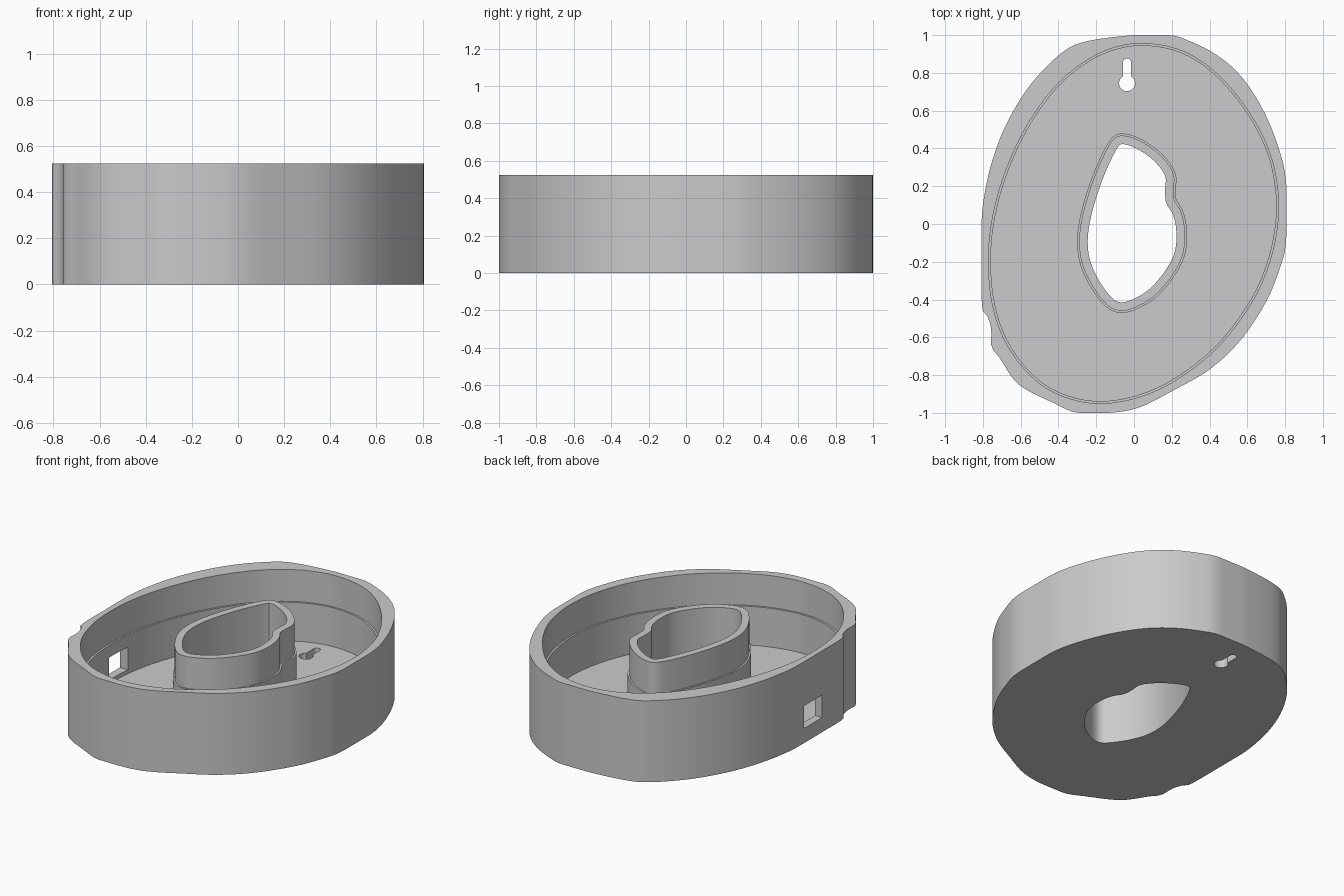
import bpy, bmesh, math
from mathutils import Vector

if "Cube" in bpy.data.objects:
    bpy.data.objects.remove(bpy.data.objects["Cube"])

H, LEDGE, FLOOR, N = 0.525, 0.32, 0.07, 180

# Plan outlines, clockwise from the top
OUTER = [(0, 1), (.19, 1), (.29, .97), (.43, .9), (.56, .79), (.675, .62), (.76, .42), (.805, .22),
         (.805, -.09), (.77, -.24), (.695, -.42), (.56, -.62), (.4, -.77), (.21, -.88), (.03, -.97),
         (-.13, -1), (-.3, -1), (-.42, -.95), (-.61, -.85), (-.71, -.71), (-.755, -.65), (-.755, -.56),
         (-.775, -.49), (-.805, -.43), (-.807, -.08), (-.8, .1), (-.755, .32), (-.675, .53),
         (-.55, .735), (-.39, .9), (-.26, .965)]
INNER = [(.07, .955), (.27, .91), (.45, .785), (.61, .59), (.715, .385), (.76, .185), (.76, 0),
         (.715, -.21), (.62, -.42), (.45, -.645), (.24, -.815), (.03, -.915), (-.19, -.95),
         (-.395, -.905), (-.55, -.8), (-.68, -.625), (-.75, -.42), (-.77, -.195), (-.75, .025),
         (-.685, .265), (-.57, .515), (-.42, .725), (-.26, .86), (-.1, .935)]
HOLE = [(-.05, .422), (.03, .39), (.11, .33), (.165, .255), (.165, .185), (.17, .115), (.21, .04),
        (.225, -.06), (.21, -.165), (.145, -.275), (.055, -.365), (-.065, -.415), (-.14, -.365),
        (-.22, -.23), (-.245, -.1), (-.225, .05), (-.165, .24), (-.09, .4)]


def spline(pts, steps=10):
    """Closed smooth curve through the points, kept inside the overall size."""
    p, out = [Vector(q) for q in pts], []
    for i in range(len(p)):
        a, b, c, d = (p[(i + k) % len(p)] for k in (-1, 0, 1, 2))
        for s in range(steps):
            t = s / steps
            v = (2*b + (c - a)*t + (2*a - 5*b + 4*c - d)*t*t + (3*b - a - 3*c + d)*t**3) / 2
            out.append(Vector((max(-.807, min(.807, v.x)), max(-1, min(1, v.y)))))
    return out


def offset(pts, dist):
    """Move a clockwise curve outward."""
    out = []
    for i, v in enumerate(pts):
        t = (pts[(i + 1) % len(pts)] - pts[i - 1]).normalized()
        out.append(v + Vector((-t.y, t.x)) * dist)
    return out


def by_angle(pts):
    """Resample a curve at N equal angles round the centre."""
    out = []
    for k in range(N):
        d = Vector((math.cos(math.tau * k / N), math.sin(math.tau * k / N)))
        best = 0
        for i, b in enumerate(pts):
            a = pts[i - 1]
            ca, cb = d.x*a.y - d.y*a.x, d.x*b.y - d.y*b.x
            if (ca <= 0) != (cb <= 0):
                best = max(best, a.lerp(b, ca / (ca - cb)).dot(d))
        out.append(d * best)
    return out


def make_object(name, bm):
    bmesh.ops.recalc_face_normals(bm, faces=bm.faces)
    me = bpy.data.meshes.new(name)
    bm.to_mesh(me)
    bm.free()
    ob = bpy.data.objects.new(name, me)
    bpy.context.collection.objects.link(ob)
    return ob


outer, inner = by_angle(spline(OUTER)), by_angle(spline(INNER))
inner_low = by_angle(offset(spline(INNER), -.012))
hole_curve = spline(HOLE)
hole = by_angle(hole_curve)
column = by_angle(offset(hole_curve, .045))
column_low = by_angle(offset(hole_curve, .056))

# Tray: one closed loft round wall, ledge, floor, column and centre hole
sections = [(outer, 0), (outer, H), (inner, H), (inner, LEDGE), (inner_low, LEDGE), (inner_low, FLOOR),
            (column_low, FLOOR), (column_low, LEDGE), (column, LEDGE), (column, H), (hole, H), (hole, 0)]
bm = bmesh.new()
rings = [[bm.verts.new((v.x, v.y, z)) for v in loop] for loop, z in sections]
for i, r in enumerate(rings):
    q = rings[(i + 1) % len(rings)]
    for k in range(N):
        m = (k + 1) % N
        bm.faces.new((r[k], r[m], q[m], q[k]))
tray = make_object("ring_tray", bm)


def prism_cutter(name, pts, z0, z1):
    bm = bmesh.new()
    face = bm.faces.new([bm.verts.new((x, y, z0)) for x, y in pts])
    ext = bmesh.ops.extrude_face_region(bm, geom=[face])
    for v in ext["geom"]:
        if isinstance(v, bmesh.types.BMVert):
            v.co.z = z1
    return make_object(name, bm)


# Keyhole for hanging, and the cable window in the left wall
cx, cy, R, r, top = -.037, .745, .042, .022, .855
key = []
start = math.acos(r / R)
for k in range(25):
    a = math.pi - start + (math.pi + 2 * start) * k / 24
    key.append((cx + R * math.cos(a), cy + R * math.sin(a)))
key += [(cx + r * math.cos(math.pi * k / 12), top + r * math.sin(math.pi * k / 12)) for k in range(13)]
cutters = [prism_cutter("keyhole_cutter", key, -.1, .2),
           prism_cutter("window_cutter", [(-.9, -.235), (-.65, -.235), (-.65, -.05), (-.9, -.05)], .095, .24)]

bpy.context.view_layer.objects.active = tray
tray.select_set(True)
for c in cutters:
    c.hide_render = True
    mod = tray.modifiers.new("cut", 'BOOLEAN')
    mod.object, mod.operation, mod.solver = c, 'DIFFERENCE', 'EXACT'
    bpy.ops.object.modifier_apply(modifier=mod.name)
    bpy.data.objects.remove(c)

mat = bpy.data.materials.new("light_grey")
mat.diffuse_color = (.6, .6, .6, 1)
mat.use_nodes = True
mat.node_tree.nodes["Principled BSDF"].inputs["Base Color"].default_value = mat.diffuse_color
tray.data.materials.clear()
tray.data.materials.append(mat)
bpy.ops.object.shade_smooth_by_angle(angle=math.radians(30))
